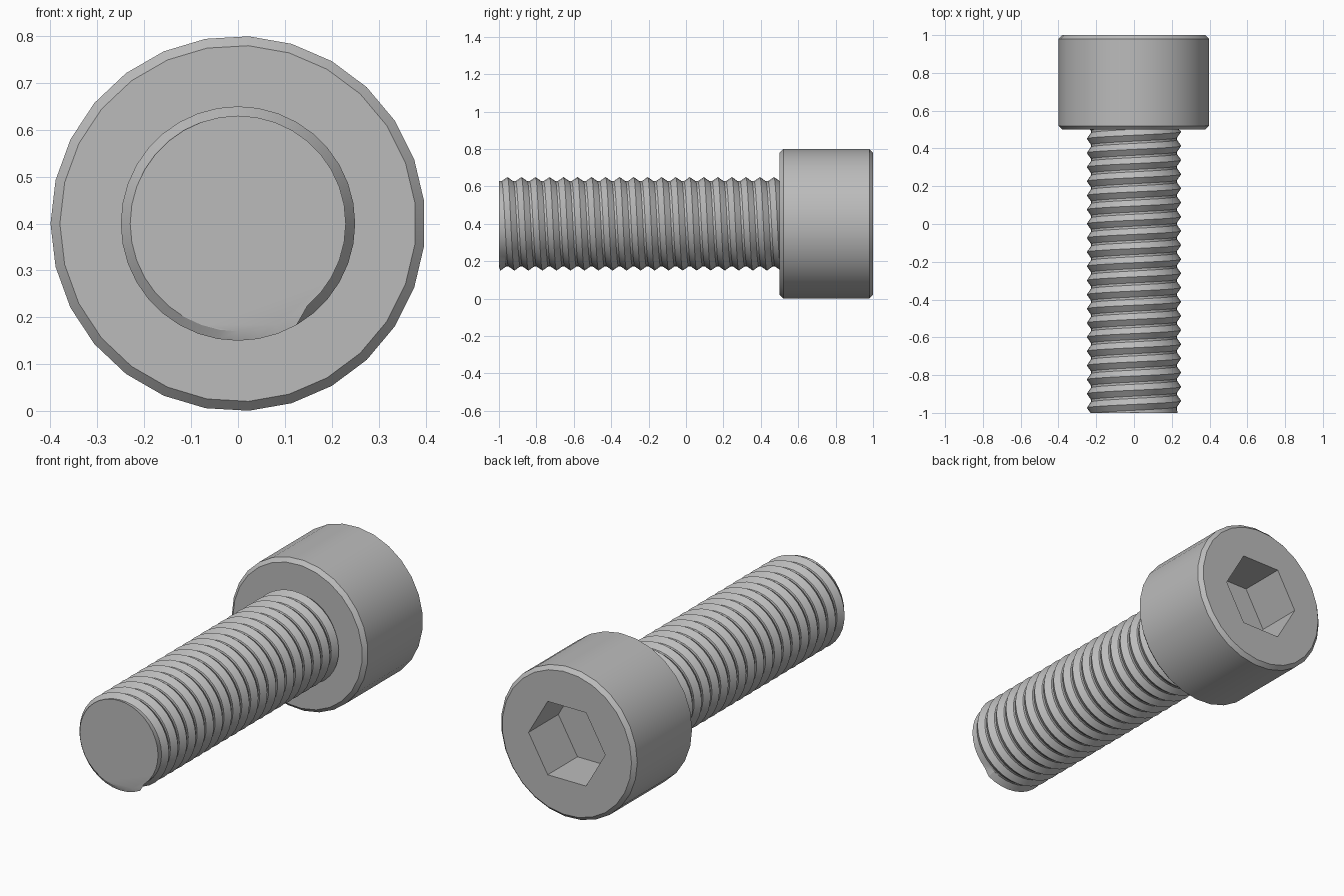
import bpy, bmesh
from math import sin, cos, pi, tau

if "Cube" in bpy.data.objects:
    bpy.data.objects.remove(bpy.data.objects["Cube"])

AXIS_Z = 0.4
TIP, NECK, BACK = -1.0, 0.5, 1.0

steel = bpy.data.materials.new("grey steel")
steel.use_nodes = True
colour = (0.5, 0.5, 0.5, 1)
steel.diffuse_color = colour
steel.node_tree.nodes["Principled BSDF"].inputs["Base Color"].default_value = colour


def point(bm, radius, y, turn):
    """Vertex around the screw's lengthwise axis."""
    return bm.verts.new((radius * sin(turn), y, AXIS_Z + radius * cos(turn)))


def ring(bm, radius, y, sides):
    return [point(bm, radius, y, -pi / 2 + tau * i / sides) for i in range(sides)]


def join_rings(bm, a, b):
    for i in range(len(a)):
        j = (i + 1) % len(a)
        bm.faces.new((a[i], a[j], b[j], b[i]))


def finish(bm, name, angle):
    bmesh.ops.remove_doubles(bm, verts=bm.verts, dist=0.0001)
    bmesh.ops.recalc_face_normals(bm, faces=bm.faces)
    mesh = bpy.data.meshes.new(name)
    bm.to_mesh(mesh)
    bm.free()
    mesh.materials.append(steel)
    obj = bpy.data.objects.new(name, mesh)
    bpy.context.collection.objects.link(obj)
    bpy.ops.object.select_all(action="DESELECT")
    obj.select_set(True)
    bpy.context.view_layer.objects.active = obj
    bpy.ops.object.shade_smooth_by_angle(angle=angle)


# Cylindrical head with chamfered rims
bm = bmesh.new()
HEAD_R, BEVEL = 0.4, 0.02
profile = [(HEAD_R - BEVEL, NECK), (HEAD_R, NECK + BEVEL),
           (HEAD_R, BACK - BEVEL), (HEAD_R - BEVEL, BACK)]
rings = [ring(bm, r, y, 27) for r, y in profile]
for a, b in zip(rings, rings[1:]):
    join_rings(bm, a, b)
bm.faces.new(rings[0])

# Hexagonal socket sunk into the back of the head
rim = ring(bm, 0.225, BACK, 6)
floor = ring(bm, 0.225, BACK - 0.25, 6)
join_rings(bm, rim, floor)
bm.faces.new(floor)
edges = [bm.edges.get((loop[i - 1], loop[i]))
         for loop in (rings[-1], rim) for i in range(len(loop))]
bmesh.ops.triangle_fill(bm, edges=edges, use_beauty=True, normal=(0, 1, 0))
finish(bm, "socket_head", 0.5)

# Shank with a right-handed helical thread, trimmed at the tip and neck
bm = bmesh.new()
PITCH, CREST_R, ROOT_R, SIDES = 0.075, 0.25, 0.228, 36
FIRST_CREST = -0.955
section = [(CREST_R, 0), (ROOT_R, 0.42), (ROOT_R, 0.58), (CREST_R, 1)]
previous = None
for i in range(-2 * SIDES, 21 * SIDES + 1):
    column = []
    for r, offset in section:
        y = FIRST_CREST + PITCH * (i / SIDES + offset)
        if y < TIP:
            r, y = 0.23, TIP
        column.append(point(bm, r, min(y, NECK + 0.01), tau * i / SIDES))
    if previous:
        for k in range(len(section) - 1):
            corners = (previous[k], previous[k + 1], column[k + 1], column[k])
            if max(v.co.y for v in corners) > TIP and min(v.co.y for v in corners) < NECK + 0.01:
                bm.faces.new(corners)
    previous = column
bmesh.ops.delete(bm, geom=[v for v in bm.verts if not v.link_faces], context="VERTS")

# Flat tip
bm.faces.new(ring(bm, 0.23, TIP, SIDES))
finish(bm, "threaded_shank", 0.35)
